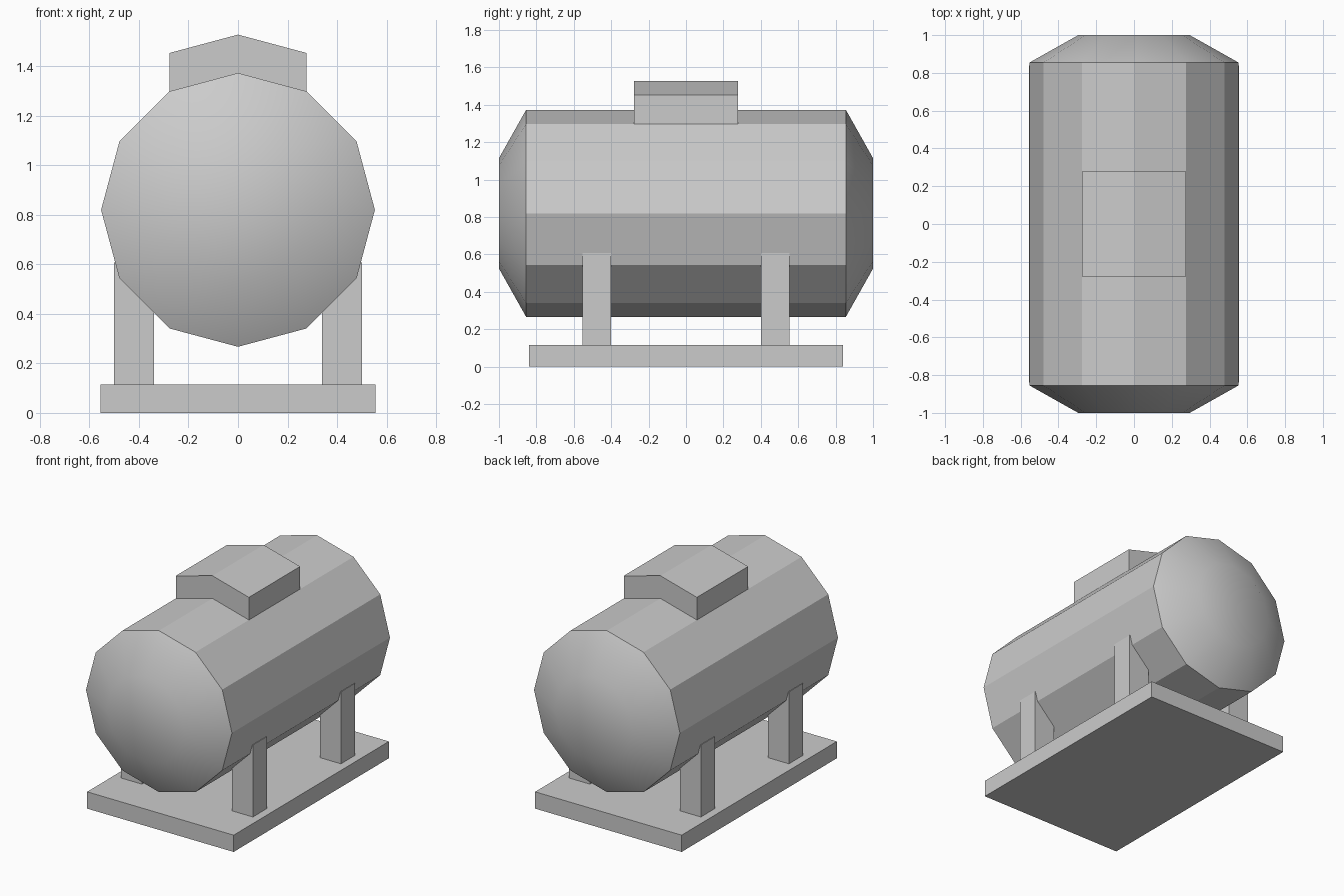
import bpy, bmesh, math

if "Cube" in bpy.data.objects:
    bpy.data.objects.remove(bpy.data.objects["Cube"])

SIDES, RADIUS, CENTRE_Z = 12, 0.553, 0.82


def make_object(name, bm):
    bmesh.ops.recalc_face_normals(bm, faces=bm.faces)
    mesh = bpy.data.meshes.new(name)
    bm.to_mesh(mesh)
    bm.free()
    obj = bpy.data.objects.new(name, mesh)
    bpy.context.collection.objects.link(obj)
    return obj


def box(name, x0, x1, y0, y1, z0, z1):
    bm = bmesh.new()
    bmesh.ops.create_cube(bm, size=1)
    for v in bm.verts:
        v.co.x = (x0 + x1) / 2 + v.co.x * (x1 - x0)
        v.co.y = (y0 + y1) / 2 + v.co.y * (y1 - y0)
        v.co.z = (z0 + z1) / 2 + v.co.z * (z1 - z0)
    return make_object(name, bm)


def tank_point(step, radius=RADIUS):
    a = math.pi / 2 - step * 2 * math.pi / SIDES
    return radius * math.cos(a), CENTRE_Z + radius * math.sin(a)


# Tank: flat-sided barrel with smooth tapered end caps
bm = bmesh.new()
rings = []
for y, r in ((-1, 0.295), (-0.855, RADIUS), (0.855, RADIUS), (1, 0.295)):
    ring = []
    for i in range(SIDES):
        x, z = tank_point(i, r)
        ring.append(bm.verts.new((x, y, z)))
    rings.append(ring)
for k in range(3):
    for i in range(SIDES):
        j = (i + 1) % SIDES
        f = bm.faces.new((rings[k][i], rings[k][j], rings[k + 1][j], rings[k + 1][i]))
        f.smooth = k != 1
for ring in (rings[0], rings[3]):
    bm.faces.new(ring).smooth = True
for ring in rings[1:3]:
    for i in range(SIDES):
        bm.edges.get((ring[i], ring[(i + 1) % SIDES])).smooth = False
make_object("tank", bm)

# Hatch: raised copy of the two top facets, open where it meets the tank
bm = bmesh.new()
lift, half = 0.155, 0.277
loop = [(s, y) for y, steps in ((-half, (-1, 0, 1)), (half, (1, 0, -1))) for s in steps]
low, high = [], []
for s, y in loop:
    x, z = tank_point(s)
    low.append(bm.verts.new((x, y, z)))
    high.append(bm.verts.new((x, y, z + lift)))
for i in range(6):
    j = (i + 1) % 6
    bm.faces.new((low[i], low[j], high[j], high[i]))
bm.faces.new((high[0], high[1], high[4], high[5]))
bm.faces.new((high[1], high[2], high[3], high[4]))
make_object("hatch", bm)

# Base plate
box("base_plate", -0.555, 0.555, -0.84, 0.84, 0, 0.115)

# Four support legs
for sx, side in ((-1, "left"), (1, "right")):
    for sy, end in ((-1, "front"), (1, "back")):
        xs = sorted((sx * 0.34, sx * 0.50))
        ys = sorted((sy * 0.40, sy * 0.553))
        box(f"{end}_{side}_leg", *xs, *ys, 0.115, 0.608)
